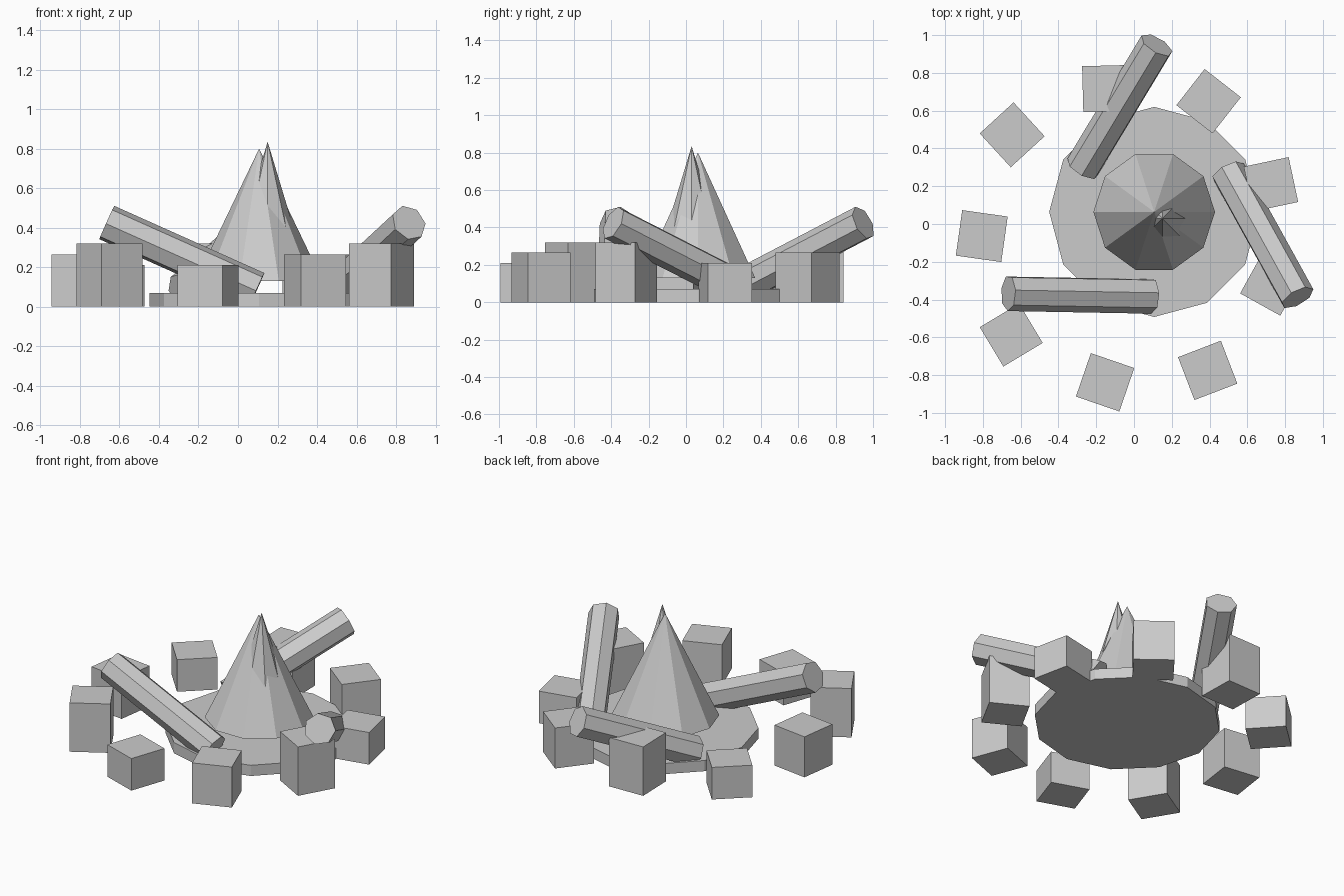
import bpy, bmesh, math
from mathutils import Matrix, Vector

if "Cube" in bpy.data.objects:
    bpy.data.objects.remove(bpy.data.objects["Cube"])

CENTRE = Vector((0.107, 0.064, 0))


def make(name, bm):
    mesh = bpy.data.meshes.new(name)
    bm.to_mesh(mesh)
    bm.free()
    obj = bpy.data.objects.new(name, mesh)
    bpy.context.collection.objects.link(obj)
    return obj


def cone(name, sides, r1, r2, height, matrix):
    """Frustum centred on the matrix origin, along its z axis."""
    bm = bmesh.new()
    bmesh.ops.create_cone(bm, cap_ends=True, segments=sides, radius1=r1,
                          radius2=r2, depth=height, matrix=matrix)
    bmesh.ops.remove_doubles(bm, verts=bm.verts, dist=1e-5)
    return make(name, bm)


def upright(name, sides, r1, r2, x, y, z0, z1, turn=0):
    m = Matrix.Translation((x, y, (z0 + z1) / 2)) @ Matrix.Rotation(math.radians(turn), 4, 'Z')
    return cone(name, sides, r1, r2, z1 - z0, m)


# Ash bed
upright("ash_bed", 12, 0.556, 0.556, CENTRE.x, CENTRE.y, 0, 0.07)

# Flames: wide outer cone and a slimmer, offset inner one
upright("outer_flame", 10, 0.322, 0, CENTRE.x, CENTRE.y, 0.13, 0.80, 18)
upright("inner_flame", 8, 0.21, 0, 0.15, 0.03, 0.14, 0.835)

# Three leaning logs, repeated around the fire
low, high = Vector((0.095, -0.38, 0.085)), Vector((-0.665, -0.366, 0.425))
axis = (high - low).normalized()
up = (Vector((0, 0, 1)) - axis * axis.z).normalized()
side = axis.cross(up)
frame = Matrix((up, side, axis)).transposed().to_4x4()
frame = Matrix.Translation((low + high) / 2) @ frame @ Matrix.Rotation(math.radians(-80), 4, 'Z')
for i in range(3):
    spin = (Matrix.Translation(CENTRE) @ Matrix.Rotation(i * math.tau / 3, 4, 'Z')
            @ Matrix.Translation(-CENTRE))
    cone(f"log_{i + 1}", 7, 0.095, 0.095, (high - low).length, spin @ frame)

# Ring of block stones: x, y, turn; heights cycle through three sizes
stones = [(-0.15, 0.717, 1.5), (0.395, 0.65, -38), (0.725, 0.21, 12),
          (0.727, -0.32, -29), (0.39, -0.775, 21), (-0.153, -0.838, -19),
          (-0.65, -0.588, 31), (-0.806, -0.064, -8), (-0.645, 0.472, -47.5)]
heights = (0.32, 0.265, 0.21)
for i, (x, y, turn) in enumerate(stones):
    h = heights[i % 3]
    bm = bmesh.new()
    bmesh.ops.create_cube(bm, size=1, matrix=Matrix.Translation((x, y, h / 2))
                          @ Matrix.Rotation(math.radians(turn), 4, 'Z')
                          @ Matrix.Diagonal((0.243, 0.243, h, 1)))
    make(f"stone_{i + 1}", bm)
